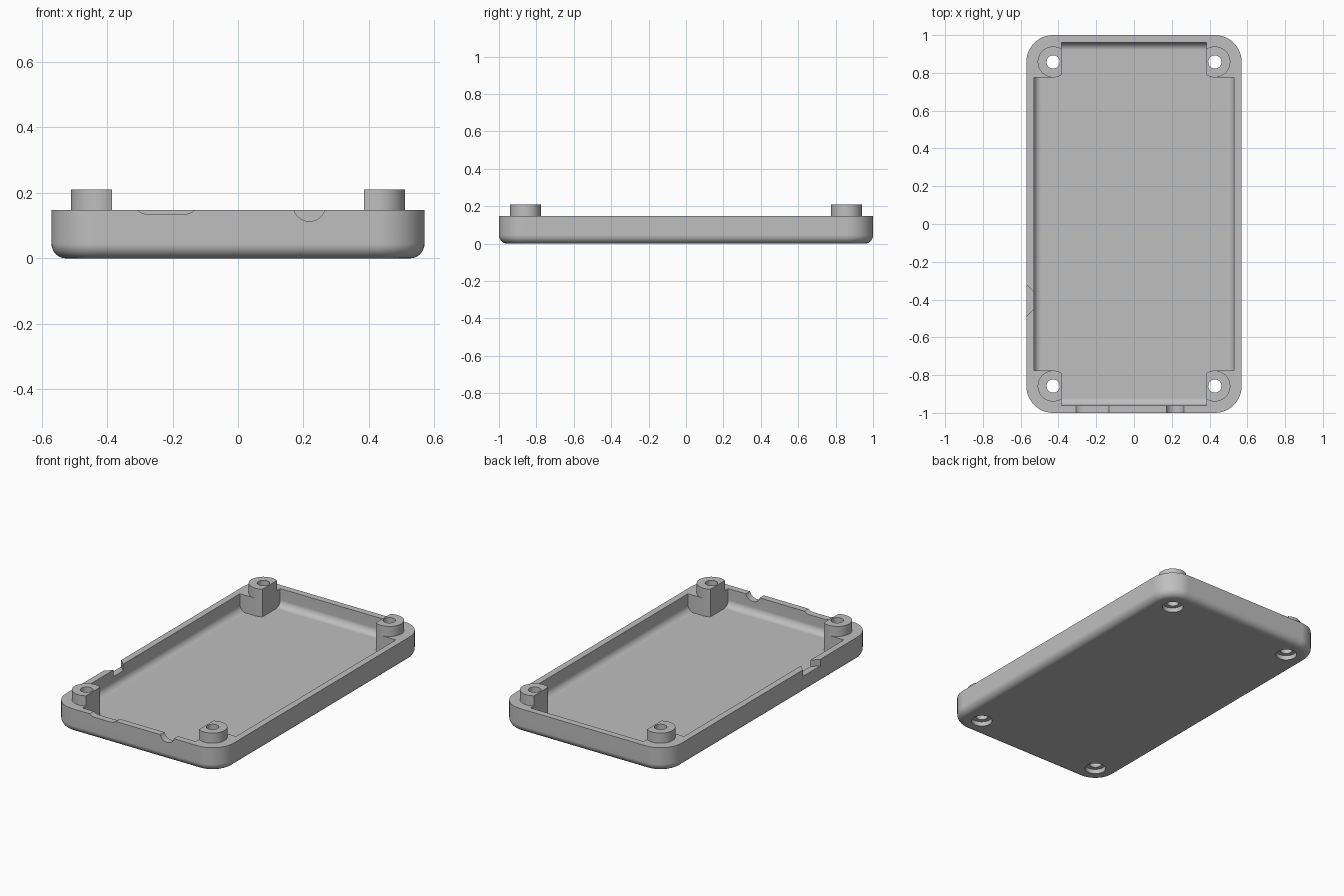
import bpy, bmesh, math

if "Cube" in bpy.data.objects:
    bpy.data.objects.remove(bpy.data.objects["Cube"])

HX, HY, RIM = 0.57, 1.0, 0.148        # outer half sizes and rim height
WALL, FLOOR = 0.04, 0.04
SX, SY, BR, CUT = 0.428, 0.858, 0.082, 0.385   # screw centres, boss radius, flat side

grey = bpy.data.materials.new("light_grey")
grey.diffuse_color = (0.52, 0.52, 0.52, 1)
grey.use_nodes = True
grey.node_tree.nodes["Principled BSDF"].inputs["Base Color"].default_value = grey.diffuse_color


def loft(name, rings, helper=False):
    """Closed solid through a list of equal-length point rings."""
    bm = bmesh.new()
    vs = [[bm.verts.new(p) for p in r] for r in rings]
    n = len(rings[0])
    for a, b in zip(vs, vs[1:]):
        for i in range(n):
            j = (i + 1) % n
            bm.faces.new((a[i], a[j], b[j], b[i]))
    bm.faces.new(vs[0][::-1])
    bm.faces.new(vs[-1])
    bmesh.ops.recalc_face_normals(bm, faces=bm.faces)
    me = bpy.data.meshes.new(name)
    bm.to_mesh(me)
    bm.free()
    ob = bpy.data.objects.new(name, me)
    bpy.context.collection.objects.link(ob)
    me.materials.append(grey)
    ob.hide_render = helper
    return ob


def round_rect(hx, hy, r, z, n=12):
    pts = []
    for k, (sx, sy) in enumerate([(1, 1), (-1, 1), (-1, -1), (1, -1)]):
        for i in range(n + 1):
            a = math.pi / 2 * (k + i / n)
            pts.append((sx * (hx - r) + r * math.cos(a), sy * (hy - r) + r * math.sin(a), z))
    return pts


def tub(name, hx, hy, r, z0, z1, f, helper=False, n=8):
    """Rounded box with a filleted bottom edge."""
    rings = []
    for i in range(n + 1):
        a = math.pi / 2 * i / n
        d = f * (1 - math.sin(a))
        rings.append(round_rect(hx - d, hy - d, r - d, z0 + f * (1 - math.cos(a))))
    rings.append(round_rect(hx, hy, r, z1))
    return loft(name, rings, helper)


def circle(x, y, r, z, n=40):
    return [(x + r * math.cos(2 * math.pi * i / n), y + r * math.sin(2 * math.pi * i / n), z)
            for i in range(n)]


def plan_prism(name, pts, z0, z1, helper=False):
    return loft(name, [[(x, y, z) for x, y in pts] for z in (z0, z1)], helper)


def boolean(ob, cutters):
    bpy.context.view_layer.objects.active = ob
    for c in cutters:
        m = ob.modifiers.new("cut", 'BOOLEAN')
        m.operation, m.solver, m.object = 'DIFFERENCE', 'EXACT', c
        bpy.ops.object.modifier_apply(modifier=m.name)


def smooth(ob):
    bpy.ops.object.select_all(action='DESELECT')
    ob.select_set(True)
    bpy.context.view_layer.objects.active = ob
    bpy.ops.object.shade_smooth_by_angle(angle=math.radians(30))
    m = ob.modifiers.new("weighted", 'WEIGHTED_NORMAL')
    m.keep_sharp = True


# outer tray and inner cavity
tray = tub("tray", HX, HY, 0.142, 0, RIM, 0.045)
cavity = tub("cavity_cutter", HX - WALL, HY - WALL, 0.1, FLOOR, 0.4, 0.04, True)

# corner posts (left standing in the cavity), raised bosses, screw holes
A = math.acos((CUT - SX) / BR)
arc = [(SX + BR * math.cos(t), SY + BR * math.sin(t))
       for t in [-A + 2 * A * i / 32 for i in range(33)]]
nose = [(SX + BR * math.cos(t), SY + BR * math.sin(t))
        for t in [-A + (A - math.pi / 2) * i / 6 for i in range(7)]]
post = nose + [(0.8, SY - BR), (0.8, 1.2), (CUT, 1.2)]

posts, holes, bosses = [], [], []
for sx in (1, -1):
    for sy in (1, -1):
        posts.append(plan_prism("post_helper", [(sx * x, sy * y) for x, y in post], -0.1, 0.6, True))
        x, y = sx * SX, sy * SY
        holes.append(loft("hole_cutter", [circle(x, y, 0.06, -0.05), circle(x, y, 0.06, 0.028),
                                          circle(x, y, 0.035, 0.028), circle(x, y, 0.035, 0.3)], True))
        boss = plan_prism("screw_boss", [(sx * px, sy * py) for px, py in arc], RIM, 0.21)
        boolean(boss, [holes[-1]])
        bosses.append(boss)
boolean(cavity, posts)

# rim notches: wide shallow and half-round in front, tapered on the left side
wide = [(-0.308, 0.3), (-0.308, 0.148), (-0.299, 0.141), (-0.287, 0.1365), (-0.272, 0.135),
        (-0.168, 0.135), (-0.153, 0.1365), (-0.141, 0.141), (-0.132, 0.148), (-0.132, 0.3)]
wide_cut = loft("wide_notch_cutter", [[(x, y, z) for x, z in wide] for y in (-1.1, -0.9)], True)
round_cut = loft("round_notch_cutter",
                 [[(x, y, z) for x, z, _ in circle(0.218, 0.162, 0.049, 0)] for y in (-1.1, -0.9)], True)
side_cut = plan_prism("side_notch_cutter", [(-0.61, -0.53), (-0.50, -0.42), (-0.50, -0.39),
                                            (-0.61, -0.28)], 0.108, 0.3, True)

boolean(tray, [cavity] + holes + [wide_cut, round_cut, side_cut])
for ob in [tray] + bosses:
    smooth(ob)

# remove the used cutters
for ob in posts + holes + [cavity, wide_cut, round_cut, side_cut]:
    bpy.data.objects.remove(ob)
